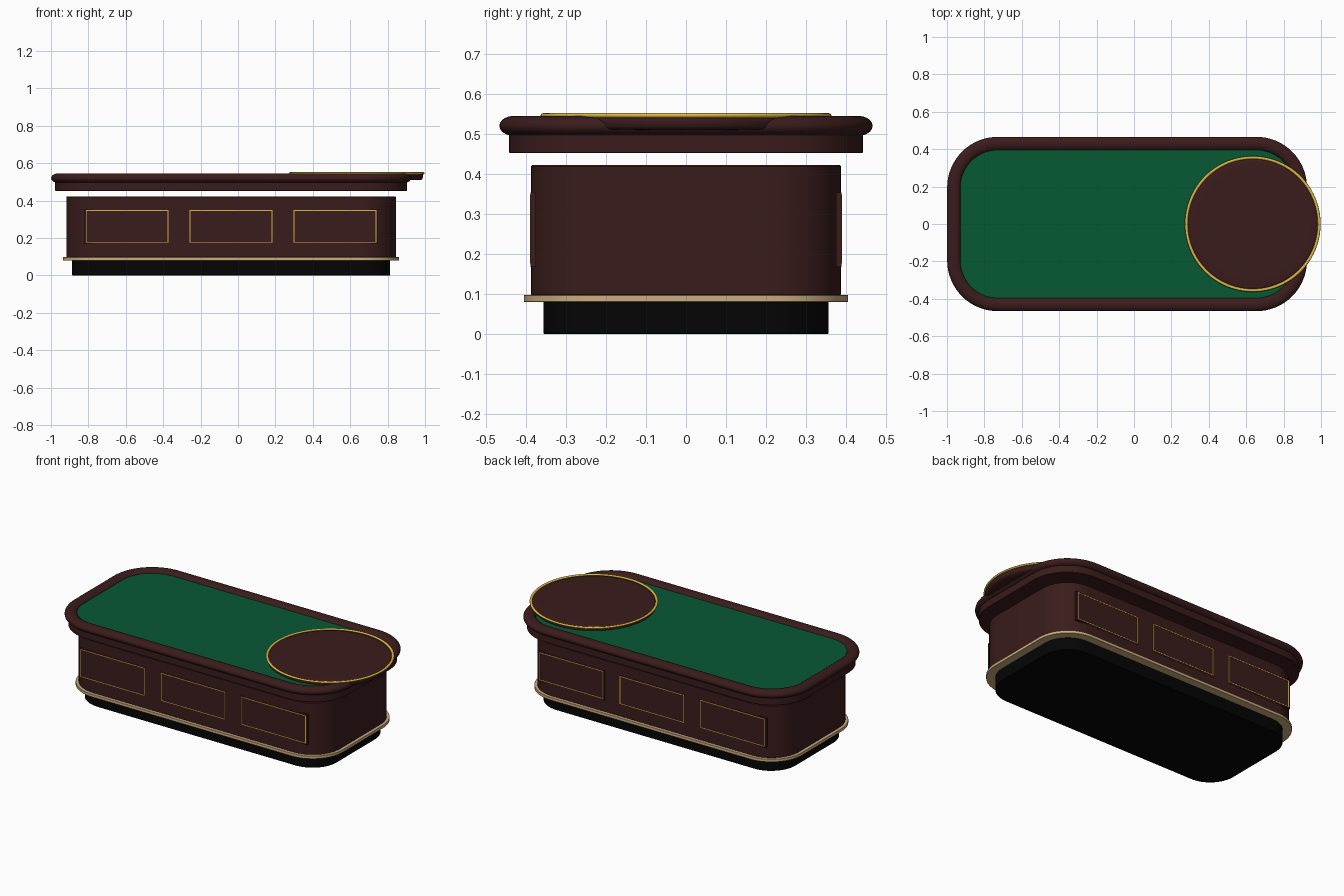
import bpy, bmesh, math
from math import sin, cos, pi

if "Cube" in bpy.data.objects:
    bpy.data.objects.remove(bpy.data.objects["Cube"])

CX = -0.037           # table centre
BOWL_X = 0.635        # bowl centre


def material(name, rgb):
    m = bpy.data.materials.new(name)
    m.diffuse_color = (*rgb, 1)
    m.use_nodes = True
    m.node_tree.nodes["Principled BSDF"].inputs["Base Color"].default_value = m.diffuse_color
    return m


WOOD = material("dark mahogany", (0.043, 0.0115, 0.0115))
FELT = material("green felt", (0.002, 0.098, 0.034))
GOLD = material("gold", (0.72, 0.47, 0.06))
TAN = material("tan trim", (0.60, 0.42, 0.21))
BLACK = material("black base", (0.0015, 0.0015, 0.0015))


def finish(name, bm, mat, angle=35):
    bmesh.ops.recalc_face_normals(bm, faces=bm.faces)
    me = bpy.data.meshes.new(name)
    bm.to_mesh(me)
    bm.free()
    ob = bpy.data.objects.new(name, me)
    bpy.context.collection.objects.link(ob)
    me.materials.append(mat)
    if angle:
        bpy.ops.object.select_all(action='DESELECT')
        ob.select_set(True)
        bpy.context.view_layer.objects.active = ob
        bpy.ops.object.shade_smooth_by_angle(angle=math.radians(angle))
    return ob


def outline(hx, hy, r, n=16):
    """Rounded rectangle around the table centre."""
    pts = []
    for k, (sx, sy) in enumerate([(1, 1), (-1, 1), (-1, -1), (1, -1)]):
        for i in range(n + 1):
            a = (k + i / n) * pi / 2
            pts.append((CX + sx * (hx - r) + r * cos(a), sy * (hy - r) + r * sin(a)))
    return pts


def skin(bm, rings, closed=False):
    n = len(rings[0])
    pairs = list(zip(rings, rings[1:]))
    if closed:
        pairs.append((rings[-1], rings[0]))
    for a, b in pairs:
        for i in range(n):
            j = (i + 1) % n
            bm.faces.new((a[i], a[j], b[j], b[i]))


def slab(name, hx, hy, r, z0, z1, mat, b=0.003):
    """Rounded slab with a small chamfer on its upper and lower edges."""
    bm = bmesh.new()
    rings = [[bm.verts.new((x, y, z)) for x, y in outline(hx - d, hy - d, r - d)]
             for z, d in [(z0, b), (z0 + b, 0), (z1 - b, 0), (z1, b)]]
    skin(bm, rings)
    bm.faces.new(rings[0])
    bm.faces.new(rings[-1])
    return finish(name, bm, mat)


def lathe(name, profile, mat, n=96, closed=False, angle=35):
    bm = bmesh.new()
    rings = [[bm.verts.new((BOWL_X + r * cos(2 * pi * i / n), r * sin(2 * pi * i / n), z))
              for i in range(n)] for r, z in profile]
    skin(bm, rings, closed)
    if not closed:
        bm.faces.new(rings[0])
        bm.faces.new(rings[-1])
    return finish(name, bm, mat, angle)


def box(bm, x0, x1, y0, y1, z0, z1):
    vs = bmesh.ops.create_cube(bm, size=1)["verts"]
    for v in vs:
        v.co = ((x0 + x1) / 2 + v.co.x * (x1 - x0),
                (y0 + y1) / 2 + v.co.y * (y1 - y0),
                (z0 + z1) / 2 + v.co.z * (z1 - z0))


# Stacked base, body and apron
slab("plinth", 0.851, 0.356, 0.17, 0.0, 0.082, BLACK)
slab("base_trim", 0.899, 0.405, 0.21, 0.08, 0.098, TAN, 0.001)
slab("body", 0.881, 0.387, 0.19, 0.096, 0.422, WOOD)
slab("apron", 0.941, 0.442, 0.245, 0.452, 0.504, WOOD, 0.002)
slab("felt_surface", 0.925, 0.43, 0.235, 0.502, 0.527, FELT, 0.001)

# Padded rail: oval section swept around the table edge
bm = bmesh.new()
rings = []
for i in range(20):
    t = 2 * pi * i / 20
    d = 0.036 * cos(t)
    rings.append([bm.verts.new((x, y, 0.52 + 0.025 * sin(t)))
                  for x, y in outline(0.926 + d, 0.43 + d, 0.235 + d)])
skin(bm, rings, closed=True)
finish("padded_rail", bm, WOOD)

# Round bowl: curved underside with a softly domed top just above the rail
dome = [(0.335 * k / 8, 0.5465 + 0.003 * (1 - (k / 8) ** 2)) for k in range(8, 0, -1)]
lathe("wheel_bowl", [(0.30, 0.510), (0.345, 0.511), (0.352, 0.518), (0.354, 0.530),
                     (0.354, 0.542)] + dome, WOOD, angle=100)
lathe("bowl_rim", [(0.355 + 0.008 * cos(2 * pi * i / 12), 0.546 + 0.006 * sin(2 * pi * i / 12))
                   for i in range(12)], GOLD, closed=True, angle=60)

# Side panels with thin gold outlines, nearly flush on both long sides
panels, lines = bmesh.new(), bmesh.new()
w, t = 0.219, 0.002
for s in (-1, 1):
    for k in (-1, 0, 1):
        x = CX + k * 0.556
        box(panels, x - 0.23, x + 0.23, s * 0.374, s * 0.3882, 0.168, 0.354)
        ya, yb = s * 0.387, s * 0.3895
        for z in (0.178, 0.347):
            box(lines, x - w - t, x + w + t, ya, yb, z - t, z + t)
        for e in (-w, w):
            box(lines, x + e - t, x + e + t, ya, yb, 0.178, 0.347)
finish("side_panels", panels, WOOD, angle=0)
finish("panel_outlines", lines, GOLD, angle=0)
